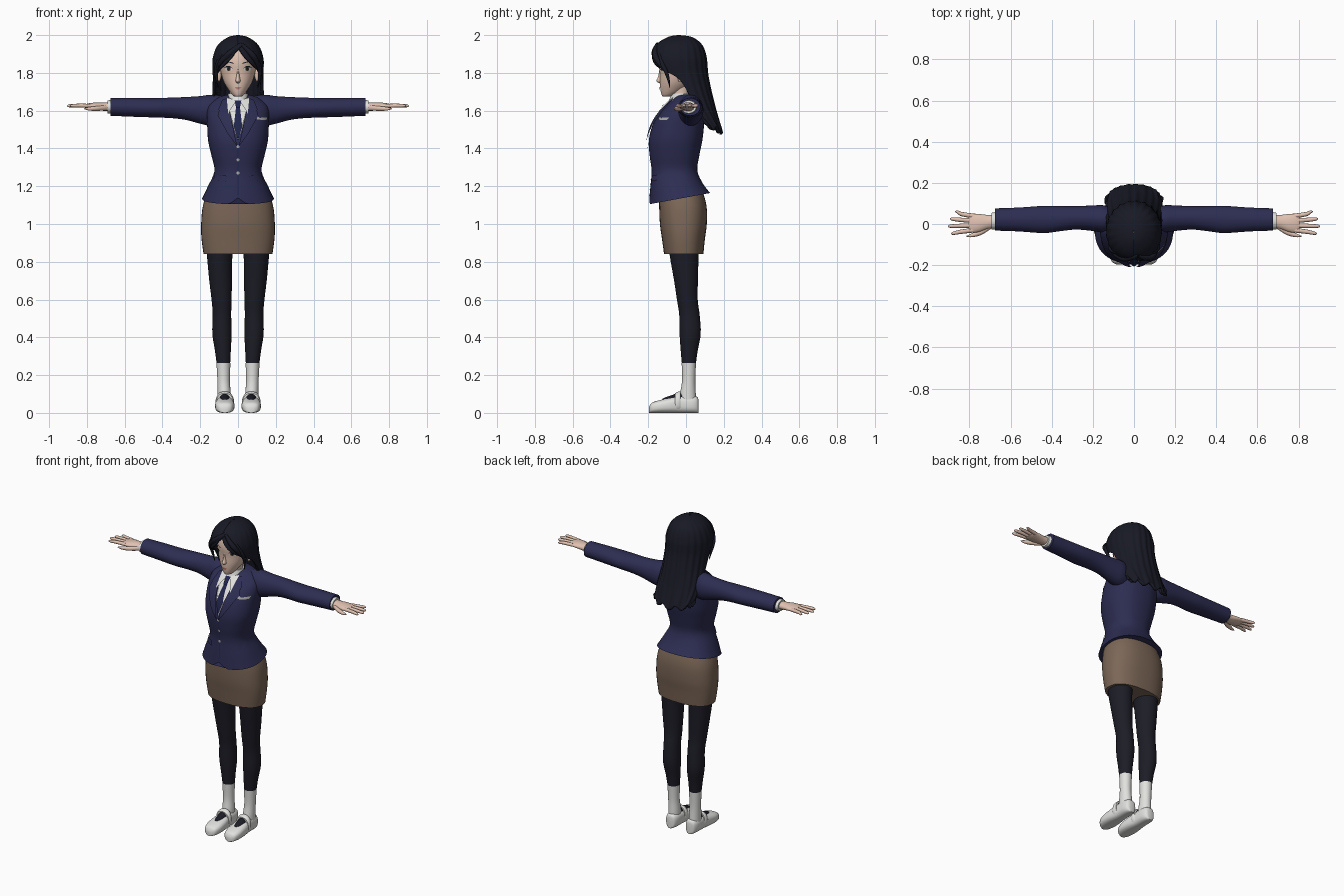
import bpy, bmesh, math
from math import sin, cos, pi
from mathutils import Vector
from mathutils.bvhtree import BVHTree

if "Cube" in bpy.data.objects:
    bpy.data.objects.remove(bpy.data.objects["Cube"])


def material(name, r, g, b):
    m = bpy.data.materials.new(name)
    m.use_nodes = True
    m.diffuse_color = (r, g, b, 1)
    node = m.node_tree.nodes["Principled BSDF"]
    node.inputs["Base Color"].default_value = (r, g, b, 1)
    node.inputs["Roughness"].default_value = 0.8
    return m


NAVY = material("jacket navy", 0.026, 0.026, 0.085)
BROWN = material("skirt brown", 0.2, 0.135, 0.095)
TIGHTS = material("tights charcoal", 0.012, 0.012, 0.02)
HAIR = material("hair black", 0.009, 0.01, 0.018)
SKIN = material("skin", 0.75, 0.54, 0.44)
WHITE = material("white cloth", 0.75, 0.75, 0.73)
TIE = material("tie navy", 0.015, 0.018, 0.07)
IRIS = material("iris brown", 0.06, 0.025, 0.015)
LIP = material("lip pink", 0.5, 0.2, 0.18)
SILVER = material("badge silver", 0.4, 0.4, 0.42)
built = []


def finish(name, mat, bm):
    me = bpy.data.meshes.new(name)
    bm.to_mesh(me)
    bm.free()
    me.materials.append(mat)
    ob = bpy.data.objects.new(name, me)
    bpy.context.collection.objects.link(ob)
    built.append(ob)
    return ob


def smooth(rows, steps=4):
    """Catmull-Rom interpolation of every column of the rows."""
    out = []
    for i in range(len(rows) - 1):
        a, b, c, d = (rows[max(0, min(len(rows) - 1, i + k))] for k in (-1, 0, 1, 2))
        for s in range(steps):
            t = s / steps
            out.append([q + t / 2 * (r - p + t * (2 * p - 5 * q + 4 * r - w + t * (3 * (q - r) + w - p)))
                        for p, q, r, w in zip(a, b, c, d)])
    return out + [list(rows[-1])]


def skin(name, mat, grid, closed=True):
    bm = bmesh.new()
    vs = [[bm.verts.new(co) for co in row] for row in grid]
    n = len(vs[0])
    for top, low in zip(vs, vs[1:]):
        for i in range(n if closed else n - 1):
            j = (i + 1) % n
            bm.faces.new((top[i], low[i], low[j], top[j]))
    if closed:
        bm.faces.new(vs[0])
        bm.faces.new(vs[-1])
        bmesh.ops.recalc_face_normals(bm, faces=bm.faces)
    return finish(name, mat, bm)


def loft(name, mat, axis, rings, p=2, n=32, shape=None):
    """Rings are (position, centre u, centre v, radius u, radius v) along an axis."""
    def power(c):
        return math.copysign(abs(c) ** (2 / p), c)
    grid = []
    for t, a, b, ra, rb in smooth(rings):
        row = []
        for i in range(n):
            th = 2 * pi * i / n
            u, v = a + ra * power(cos(th)), b + rb * power(sin(th))
            co = Vector({"z": (u, v, t), "x": (t, u, v), "y": (u, t, v)}[axis])
            row.append(shape(co) if shape else co)
        grid.append(row)
    return skin(name, mat, grid)


def upright(rows, cx=0):
    """Rows of (height, half width, front y, back y)."""
    return [(z, cx, (f + b) / 2, w, (b - f) / 2) for z, w, f, b in rows]


def surface(ob):
    return BVHTree.FromPolygons([v.co for v in ob.data.vertices],
                                [list(f.vertices) for f in ob.data.polygons])


def plate(name, mat, base, pts, lift):
    """A thin patch drawn in x and z, draped on the front of a base surface."""
    bm = bmesh.new()
    bm.faces.new([bm.verts.new((x, 0, z)) for x, z in pts])
    bmesh.ops.triangulate(bm, faces=bm.faces)
    bmesh.ops.subdivide_edges(bm, edges=bm.edges, cuts=5, use_grid_fill=True)
    for v in bm.verts:
        hit = base.ray_cast(Vector((v.co.x, -1, v.co.z)), Vector((0, 1, 0)))[0]
        v.co.y = (hit.y if hit else -0.05) - lift
    bmesh.ops.recalc_face_normals(bm, faces=bm.faces)
    if sum(f.normal.y for f in bm.faces) > 0:
        bmesh.ops.reverse_faces(bm, faces=bm.faces)
    return finish(name, mat, bm)


def oval(x, z, rx, rz, n=14):
    return [(x + rx * cos(2 * pi * i / n), z + rz * sin(2 * pi * i / n)) for i in range(n)]


def hem(co):
    # The hem dips at the front, rises behind and parts at the buttons
    k = max(0, min(1, (1.3 - co.z) / 0.17))
    co.z += k * (co.y + 0.03) * 0.19
    if co.y < 0:
        co.z += k * 0.035 * max(0, 1 - abs(co.x) / 0.045)
    return co


# Jacket, skirt and neck
jacket = loft("jacket_body", NAVY, "z", upright([
    (1.685, .055, -.04, .06), (1.67, .105, -.06, .075), (1.63, .155, -.1, .09), (1.58, .165, -.145, .095),
    (1.52, .163, -.178, .095), (1.44, .158, -.197, .086), (1.36, .14, -.192, .07), (1.28, .125, -.182, .06),
    (1.2, .16, -.188, .09), (1.135, .19, -.194, .128)]), p=2.3, n=48, shape=hem)
loft("skirt", BROWN, "z", upright([
    (1.2, .15, -.14, .08), (1.1, .185, -.142, .108), (1, .195, -.138, .11),
    (.92, .193, -.127, .1), (.84, .182, -.116, .092)]), p=2.4, n=40)
loft("neck", SKIN, "z", upright([(1.62, .052, -.07, .04), (1.68, .045, -.072, .02), (1.78, .048, -.08, .03)]))
loft("shirt_collar", WHITE, "z", upright([(1.625, .07, -.105, .06), (1.66, .058, -.088, .045), (1.69, .052, -.078, .035)]))

# Shirt front, tie, lapels, buttons and badge
chest = surface(jacket)
plate("shirt_front", WHITE, chest, [(-.06, 1.66), (.06, 1.66), (.03, 1.53), (0, 1.44), (-.03, 1.53)], .004)
plate("tie_blade", TIE, chest, [(-.009, 1.63), (.009, 1.63), (.022, 1.52), (0, 1.44), (-.022, 1.52)], .01)
plate("tie_knot", TIE, chest, [(-.018, 1.655), (.018, 1.655), (.01, 1.615), (-.01, 1.615)], .022)
plate("front_seam", TIE, chest, [(-.002, 1.42), (.002, 1.42), (.002, 1.15), (-.002, 1.15)], .002)
for z in (1.41, 1.34, 1.27):
    plate("button", SILVER, chest, oval(0, z, .008, .008), .006)
plate("badge_crest", SILVER, chest, [(.095, 1.575), (.115, 1.562), (.155, 1.565), (.15, 1.55), (.1, 1.553)], .005)
for s in (1, -1):
    plate("collar_point", WHITE, chest, [(s * x, z) for x, z in ((.008, 1.655), (.06, 1.67), (.052, 1.585))], .016)
    plate("lapel", NAVY, chest, [(s * x, z) for x, z in (
        (.056, 1.665), (.082, 1.66), (.105, 1.605), (.082, 1.598), (.108, 1.575), (.055, 1.48), (.004, 1.41), (.028, 1.52))], .013)
    plate("pocket_flap", NAVY, chest, [(s * x, z) for x, z in ((.06, 1.255), (.125, 1.265), (.13, 1.235), (.06, 1.225))], .008)

# Arms, cuffs and hands
for s in (1, -1):
    def side(co, s=s):
        return Vector((co.x * s, co.y, co.z))
    loft("sleeve", NAVY, "x", [
        (.09, .02, 1.6, .055, .08), (.15, .025, 1.602, .066, .082), (.2, .028, 1.604, .062, .073),
        (.28, .03, 1.612, .057, .06), (.36, .026, 1.615, .061, .054), (.44, .022, 1.615, .066, .051),
        (.56, .022, 1.618, .058, .05), (.675, .022, 1.62, .054, .047)], shape=side)
    loft("shirt_cuff", WHITE, "x", [(.66, .018, 1.62, .043, .037), (.692, .014, 1.62, .04, .034)], shape=side)
    loft("palm", SKIN, "x", [
        (.66, .014, 1.62, .032, .025), (.71, .01, 1.621, .034, .022), (.755, .005, 1.624, .044, .019),
        (.79, .004, 1.625, .045, .014), (.805, .004, 1.625, .034, .009)], shape=side)
    for i, tip in enumerate((.89, .905, .895, .87)):
        y = -.03 + .023 * i
        loft("finger", SKIN, "x", [
            (.78, y, 1.625, .0115, .011), (.84, y * 1.25, 1.627, .0105, .01),
            (tip - .012, y * 1.5, 1.626, .008, .008), (tip, y * 1.55, 1.625, .002, .002)], n=12, shape=side)
    loft("thumb", SKIN, "x", [
        (.69, -.008, 1.615, .012, .014), (.74, -.038, 1.612, .014, .013),
        (.785, -.054, 1.61, .01, .01), (.815, -.06, 1.61, .002, .002)], n=14, shape=side)

    # Legs, socks and strap shoes
    loft("leg", TIGHTS, "z", [
        (1, s * .09, -.015, .088, .09), (.84, s * .097, -.01, .068, .077), (.7, s * .092, 0, .06, .063),
        (.6, s * .087, .007, .053, .055), (.52, s * .085, .018, .049, .054), (.42, s * .085, .022, .051, .056),
        (.33, s * .08, .017, .042, .045), (.25, s * .077, .015, .035, .036)])
    loft("sock", WHITE, "z", [
        (.265, s * .077, .015, .037, .038), (.17, s * .076, .014, .033, .035), (.1, s * .073, .01, .035, .042),
        (.05, s * .073, .01, .035, .045)])
    shoe = [(-.196, .016, .03), (-.183, .038, .052), (-.145, .05, .066), (-.09, .05, .078),
            (-.03, .042, .09), (.03, .04, .09), (.058, .031, .085), (.066, .018, .07)]
    loft("shoe", WHITE, "y", [(y, s * .07, h / 2, w, h / 2) for y, w, h in shoe], p=2.7)
    loft("shoe_opening", TIGHTS, "y", [(y, s * .07, h / 2, w, h / 2) for y, w, h in (
        (-.13, .008, .07), (-.115, .026, .08), (-.08, .033, .092), (-.03, .034, .11), (0, .03, .11))])
    loft("shoe_strap", WHITE, "y", [(y, s * .07, h / 2, w, h / 2) for y, w, h in (
        (-.058, .045, .104), (-.05, .049, .109), (-.036, .048, .114), (-.028, .044, .112))], p=2.3)

# Head, ears and face
head = loft("head", SKIN, "z", upright([
    (1.674, .012, -.12, -.09), (1.682, .027, -.128, -.06), (1.71, .05, -.135, -.01), (1.75, .074, -.138, .03),
    (1.8, .09, -.139, .06), (1.86, .098, -.145, .075), (1.92, .09, -.13, .075), (1.965, .055, -.09, .05),
    (1.975, .02, -.05, .0)]), n=40)
face = surface(head)
loft("nose", SKIN, "z", upright([
    (1.825, .005, -.14, -.11), (1.78, .01, -.148, -.11), (1.757, .013, -.157, -.11), (1.745, .006, -.14, -.11)]), n=14)
plate("upper_lip", LIP, face, oval(0, 1.722, .018, .0035), .003)
plate("lower_lip", LIP, face, oval(0, 1.716, .012, .0035), .004)
for s in (1, -1):
    loft("ear", SKIN, "z", upright([
        (1.755, .004, -.04, -.02), (1.775, .011, -.045, -.01), (1.81, .015, -.045, .005), (1.83, .005, -.03, 0)], s * .1), n=14)
    x = s * .049
    plate("eye_white", WHITE, face, oval(x, 1.82, .021, .011), .002)
    plate("eye_iris", IRIS, face, oval(x, 1.821, .0105, .0115), .003)
    plate("eye_pupil", HAIR, face, oval(x, 1.822, .005, .006), .004)
    plate("upper_lash", HAIR, face, [(x - s * .023, 1.822), (x - s * .01, 1.835), (x + s * .012, 1.836),
                                     (x + s * .028, 1.825), (x + s * .01, 1.83), (x - s * .01, 1.829)], .005)
    plate("eyebrow", HAIR, face, [(x - s * .024, 1.853), (x + s * .008, 1.863), (x + s * .026, 1.855),
                                  (x + s * .008, 1.858), (x - s * .024, 1.848)], .003)

# Long hair: one sheet that opens around the face and falls behind the shoulders
rows = smooth([(2, .004, -.045, -.035, 0), (1.992, .045, -.09, .025, 0), (1.965, .09, -.14, .07, 0),
               (1.93, .117, -.17, .094, .05), (1.88, .133, -.186, .108, .3), (1.84, .135, -.184, .112, .62),
               (1.81, .134, -.175, .114, .98), (1.77, .133, -.155, .12, 1.4), (1.7, .135, -.12, .135, 1.58),
               (1.62, .14, -.06, .155, 1.6), (1.55, .138, 0, .176, 1.6), (1.49, .128, .07, .194, 1.6)])
sheet = []
for k, (z, w, f, b, gap) in enumerate(rows):
    row, low = [], max(0, (1.62 - z) / 0.13)
    groove = 0.018 * min(1, k / 12)
    for i in range(97):
        th = gap + (2 * pi - 1.92 * gap) * i / 96
        r = 1 + groove * sin(21 * th) * abs(sin(th / 2))
        row.append((w * r * sin(th), (f + b) / 2 - (b - f) / 2 * r * cos(th),
                    z + low * 0.014 * sin(9 * th + 1) + low * 0.02 * sin(th) ** 2))
    sheet.append(row)
hair = skin("long_hair", HAIR, sheet, closed=False)
thick = hair.modifiers.new("thickness", "SOLIDIFY")
thick.thickness, thick.offset = 0.014, -1


def lock(name, points, width):
    cu = bpy.data.curves.new(name, "CURVE")
    cu.dimensions, cu.bevel_depth, cu.bevel_resolution = "3D", width, 3
    sp = cu.splines.new("NURBS")
    sp.points.add(len(points) - 1)
    for i, (p, co) in enumerate(zip(sp.points, points)):
        p.co, p.radius = (*co, 1), (0.5, 1, 0.8, 0.1)[i]
    sp.use_endpoint_u, sp.order_u, sp.resolution_u = True, 3, 8
    cu.materials.append(HAIR)
    ob = bpy.data.objects.new(name, cu)
    bpy.context.collection.objects.link(ob)


# Swept fringe and the loose locks at the temples
for s in (1, -1):
    lock("fringe_lock", [(.02, -.155, 1.95), (.02 + s * .05, -.172, 1.905), (s * .105, -.145, 1.855), (s * .118, -.1, 1.79)], .017)
    lock("temple_lock", [(s * .085, -.14, 1.9), (s * .112, -.13, 1.85), (s * .118, -.095, 1.79), (s * .105, -.085, 1.72)], .013)
lock("parting_lock", [(.02, -.15, 1.955), (-.03, -.172, 1.915), (-.075, -.162, 1.88), (-.105, -.14, 1.83)], .016)

bpy.ops.object.select_all(action="DESELECT")
for ob in built:
    ob.select_set(True)
bpy.context.view_layer.objects.active = built[0]
bpy.ops.object.shade_smooth_by_angle(angle=math.radians(45))
